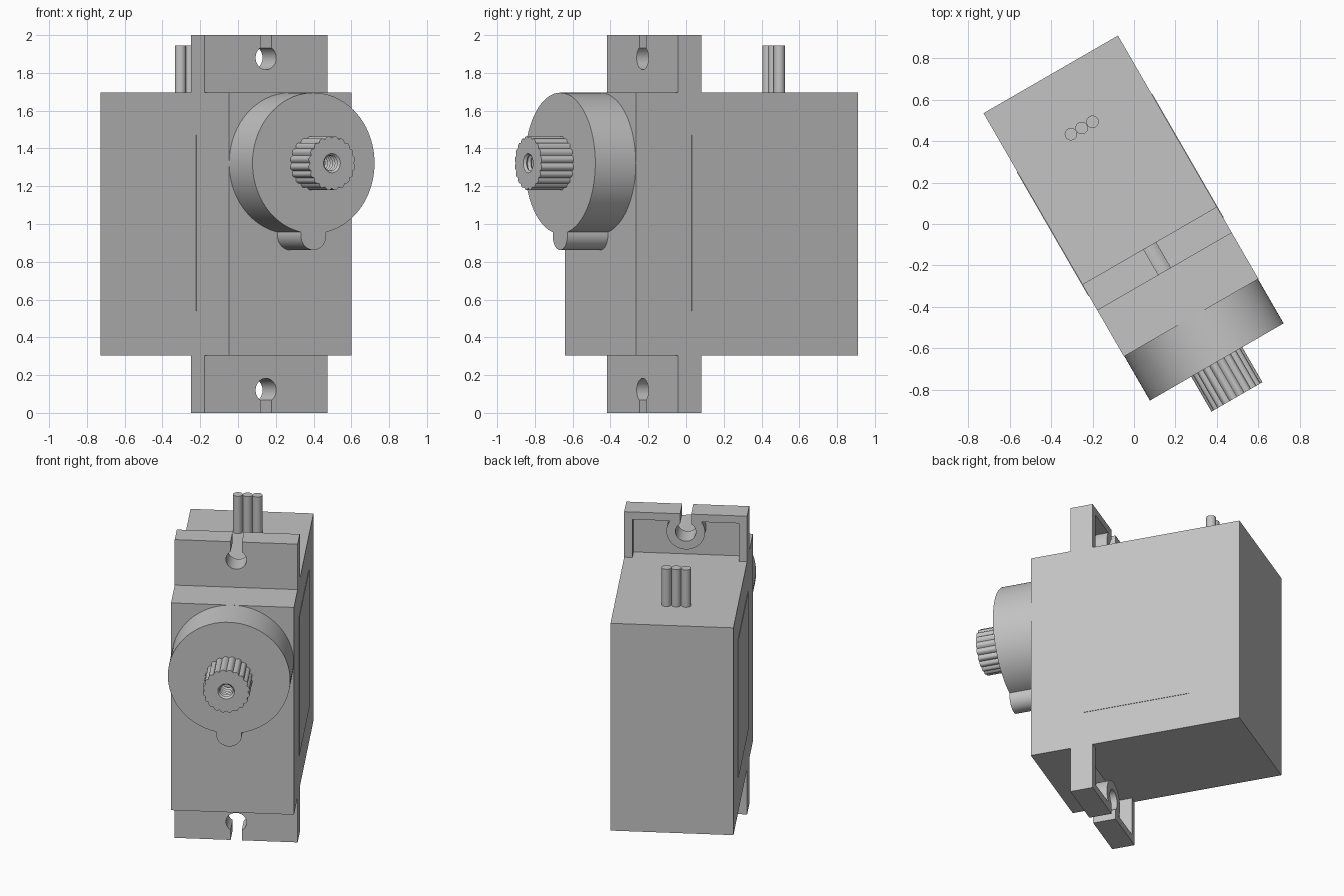
import bpy, bmesh
from math import sin, cos, pi, radians, asin, sqrt
from mathutils import Matrix

if "Cube" in bpy.data.objects:
    bpy.data.objects.remove(bpy.data.objects["Cube"], do_unlink=True)

TURN = Matrix.Rotation(radians(30), 4, 'Z')   # the whole motor stands turned
MID = 0.013                                    # centre line across the width
HALF = 0.375                                   # half width of the case
BASE, TOP = 0.305, 1.695                       # case bottom and top

grey = bpy.data.materials.new("plain grey")
grey.use_nodes = True
COLOUR = (0.55, 0.55, 0.55, 1)
grey.diffuse_color = COLOUR
grey.node_tree.nodes["Principled BSDF"].inputs["Base Color"].default_value = COLOUR


def finish(name, bm, smooth=False):
    """Turn a bmesh into a coloured object in the turned frame."""
    bmesh.ops.recalc_face_normals(bm, faces=bm.faces)
    bm.transform(TURN @ Matrix.Translation((MID, 0, 0)))
    mesh = bpy.data.meshes.new(name)
    bm.to_mesh(mesh)
    bm.free()
    mesh.materials.append(grey)
    obj = bpy.data.objects.new(name, mesh)
    bpy.context.collection.objects.link(obj)
    if smooth:
        bpy.ops.object.select_all(action='DESELECT')
        obj.select_set(True)
        bpy.context.view_layer.objects.active = obj
        bpy.ops.object.shade_smooth_by_angle(angle=radians(30))
    return obj


def box(name, x, y, z):
    bm = bmesh.new()
    bmesh.ops.create_cube(bm, size=1)
    for v in bm.verts:
        v.co = [lo + (c + 0.5) * (hi - lo) for c, (lo, hi) in zip(v.co, (x, y, z))]
    return finish(name, bm)


def prism(name, outline, y0, y1, smooth=True):
    """Extrude an (x, z) outline from y0 to y1."""
    bm = bmesh.new()
    face = bm.faces.new([bm.verts.new((x, y0, z)) for x, z in outline])
    new = bmesh.ops.extrude_face_region(bm, geom=[face])["geom"]
    bmesh.ops.translate(bm, vec=(0, y1 - y0, 0),
                        verts=[g for g in new if isinstance(g, bmesh.types.BMVert)])
    return finish(name, bm, smooth)


def arc(cx, cz, r, a0, a1, n):
    return [(cx + r * cos(a0 + (a1 - a0) * i / n), cz + r * sin(a0 + (a1 - a0) * i / n))
            for i in range(n + 1)]


# Case with a thin label plate on each side
box("case", (-HALF, HALF), (-0.53, 0.827), (BASE, TOP))
for side, name in ((1, "left_label"), (-1, "right_label")):
    box(name, sorted((side * HALF, side * (HALF + 0.003))), (-0.19, 0.5), (0.54, 1.47))

# Mounting ears: keyhole front plate and a hollow rim with a boss round the hole
SLOT, HOLE, BOSS, WALL, HZ = 0.034, 0.063, 0.118, 0.05, 1.88
gap = asin(SLOT / HOLE)
keyhole = ([(SLOT, 2)] + arc(0, HZ, HOLE, pi / 2 - gap, -1.5 * pi + gap, 32)
           + [(-SLOT, 2)])
shell = [(HALF, TOP), (HALF, 2)] + keyhole + [(-HALF, 2), (-HALF, TOP)]
inner = HALF - WALL
meet = asin((2 - WALL - HZ) / BOSS)
rim = (shell + [(-inner, TOP), (-inner, 2 - WALL)]
       + arc(0, HZ, BOSS, pi - meet, 2 * pi + meet, 28)
       + [(inner, 2 - WALL), (inner, TOP)])
for place in ("top", "bottom"):
    flip = (lambda p: p) if place == "top" else (lambda p: [(x, 2 - z) for x, z in p])
    prism(place + "_ear_plate", flip(shell), -0.273, -0.208)
    prism(place + "_ear_rim", flip(rim), -0.208, -0.128)

# Round gear housing with its small lobe below, as one outline
AX, RAD = 1.322, 0.373
LZ, LR = 0.94, 0.078
d = AX - LZ
drop = (RAD ** 2 - LR ** 2 + d ** 2) / (2 * d)   # where the two circles cross
half = sqrt(RAD ** 2 - drop ** 2)
turn = asin(half / RAD)
lobe_a = asin((AX - drop - LZ) / LR)
housing = arc(0, AX, RAD, -pi / 2 + turn, 1.5 * pi - turn, 90)
housing += arc(0, LZ, LR, pi - lobe_a, 2 * pi + lobe_a, 20)[1:-1]
prism("gear_housing", housing, -0.53, -0.777)

# Splined output shaft with a threaded bore
TEETH, STEPS = 20, 6
N = TEETH * STEPS
bm = bmesh.new()


def ring(y, radius):
    return [bm.verts.new((radius(i) * cos(2 * pi * i / N), y,
                          AX + radius(i) * sin(2 * pi * i / N))) for i in range(N)]


def spline(i):
    return 0.132 + 0.012 * abs(sin(pi * i / STEPS))


FRONT = -0.972
loops = [ring(-0.77, spline), ring(FRONT, spline)]
for k in range(13):
    loops.append(ring(FRONT + 0.013 * k, lambda i: 0.051 if k % 2 == 0 else 0.04))
for a, b in zip(loops, loops[1:]):
    for i in range(N):
        j = (i + 1) % N
        bm.faces.new((a[i], a[j], b[j], b[i]))
bm.faces.new(loops[-1])
bm.faces.new(loops[0])
finish("output_shaft", bm, smooth=True)

# Three wires leaving the top
for k, name in enumerate(("right_wire", "middle_wire", "left_wire")):
    bm = bmesh.new()
    bmesh.ops.create_cone(bm, cap_ends=True, segments=32, radius1=0.03, radius2=0.03,
                          depth=0.255,
                          matrix=Matrix.Translation(((k - 1) * 0.06, 0.528, 1.8175)))
    finish(name, bm, smooth=True)
